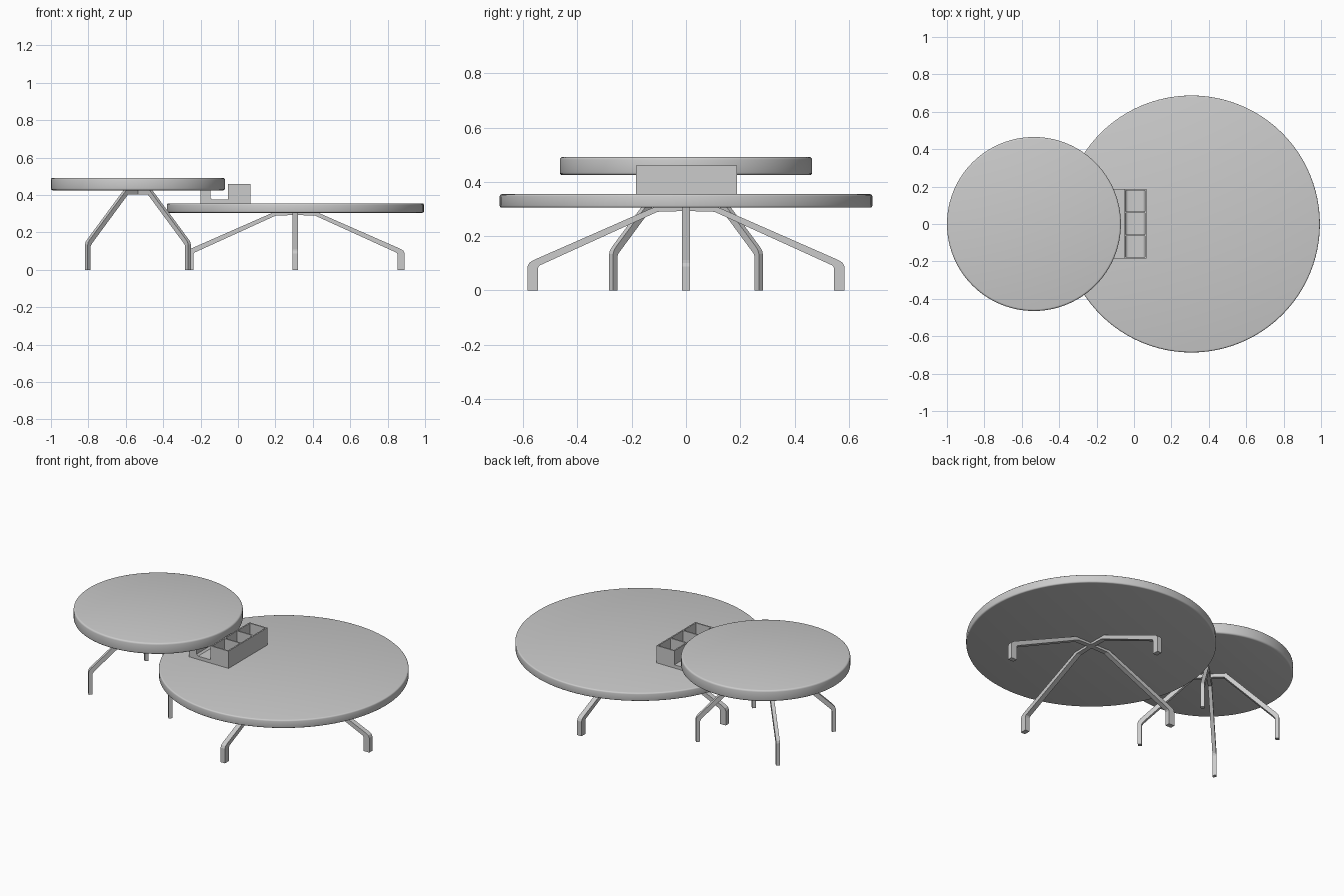
import bpy, bmesh
from math import cos, sin, pi, radians

if "Cube" in bpy.data.objects:
    bpy.data.objects.remove(bpy.data.objects["Cube"])

BIG, SMALL = 0.307, -0.535      # table centres on x


def finish(name, bm, smooth=False):
    bmesh.ops.recalc_face_normals(bm, faces=bm.faces)
    me = bpy.data.meshes.new(name)
    bm.to_mesh(me)
    bm.free()
    ob = bpy.data.objects.new(name, me)
    bpy.context.collection.objects.link(ob)
    if smooth:
        bpy.ops.object.select_all(action='DESELECT')
        ob.select_set(True)
        bpy.context.view_layer.objects.active = ob
        bpy.ops.object.shade_smooth_by_angle(angle=radians(35))
    return ob


def extrude(name, profile, y0, y1, smooth=False):
    """Extrude an xz outline along y."""
    bm = bmesh.new()
    face = bm.faces.new([bm.verts.new((x, y0, z)) for x, z in profile])
    new = bmesh.ops.extrude_face_region(bm, geom=[face])['geom']
    bmesh.ops.translate(bm, vec=(0, y1 - y0, 0),
                        verts=[v for v in new if isinstance(v, bmesh.types.BMVert)])
    return finish(name, bm, smooth)


def table_top(name, x, radius, z0, z1, bevel):
    bm = bmesh.new()
    bmesh.ops.create_cone(bm, cap_ends=True, segments=96, radius1=radius,
                          radius2=radius, depth=z1 - z0)
    bmesh.ops.translate(bm, vec=(0, 0, (z0 + z1) / 2), verts=bm.verts)
    rim = [e for e in bm.edges if abs(e.verts[0].co.z - e.verts[1].co.z) < 1e-5]
    bmesh.ops.bevel(bm, geom=rim, offset=bevel, segments=3, profile=0.5, affect='EDGES')
    finish(name, bm, True).location = (x, 0, 0)


def legs(name, profile, width, x, start):
    for i in range(4):
        ob = extrude(f"{name}_{i + 1}", profile, -width / 2, width / 2)
        ob.location = (x, 0, 0)
        ob.rotation_euler = (0, 0, start + i * pi / 2)


# Round table tops
table_top("large_table_top", BIG, 0.687, 0.305, 0.355, 0.008)
table_top("small_table_top", SMALL, 0.465, 0.425, 0.492, 0.010)

# Bent legs: wide cross under the large table, diagonal cross under the small one
legs("large_table_leg",
     [(0.584, 0), (0.584, 0.088), (0.578, 0.102), (0.562, 0.112), (0.120, 0.306), (0, 0.306),
      (0, 0.293), (0.105, 0.290), (0.540, 0.092), (0.546, 0.083), (0.546, 0)],
     0.029, BIG, 0)
legs("small_table_leg",
     [(0.390, 0), (0.390, 0.135), (0.386, 0.148), (0.376, 0.160), (0.098, 0.426), (0, 0.426),
      (0, 0.403), (0.085, 0.403), (0.362, 0.137), (0.368, 0.125), (0.368, 0)],
     0.021, SMALL, pi / 4)

# Organiser tray: hooked channel on the left, deep trough on the right
xl, xr, zf, zt, r = -0.046, 0.058, 0.364, 0.460, 0.018


def arc(cx, cz, a0, a1, n=5):
    return [(cx + r * cos(radians(a0 + (a1 - a0) * i / n)),
             cz + r * sin(radians(a0 + (a1 - a0) * i / n))) for i in range(n + 1)]


trough = arc(xr - r, zf + r, 0, -90) + arc(xl + r, zf + r, 270, 180)
extrude("organiser_body",
        [(-0.200, 0.355), (0.066, 0.355), (0.066, zt), (xr, zt)] + trough +
        [(xl, zt), (-0.054, zt), (-0.054, 0.375), (-0.138, 0.375), (-0.148, 0.385),
         (-0.148, 0.426), (-0.200, 0.426)], -0.185, 0.188, True)

# End walls and dividers of the three compartments
for i, y in enumerate((-0.181, -0.059, 0.062, 0.184)):
    extrude(f"organiser_divider_{i + 1}",
            [(-0.050, 0.358), (0.062, 0.358), (0.062, zt - 0.0005), (-0.050, zt - 0.0005)],
            y - 0.004, y + 0.004)
